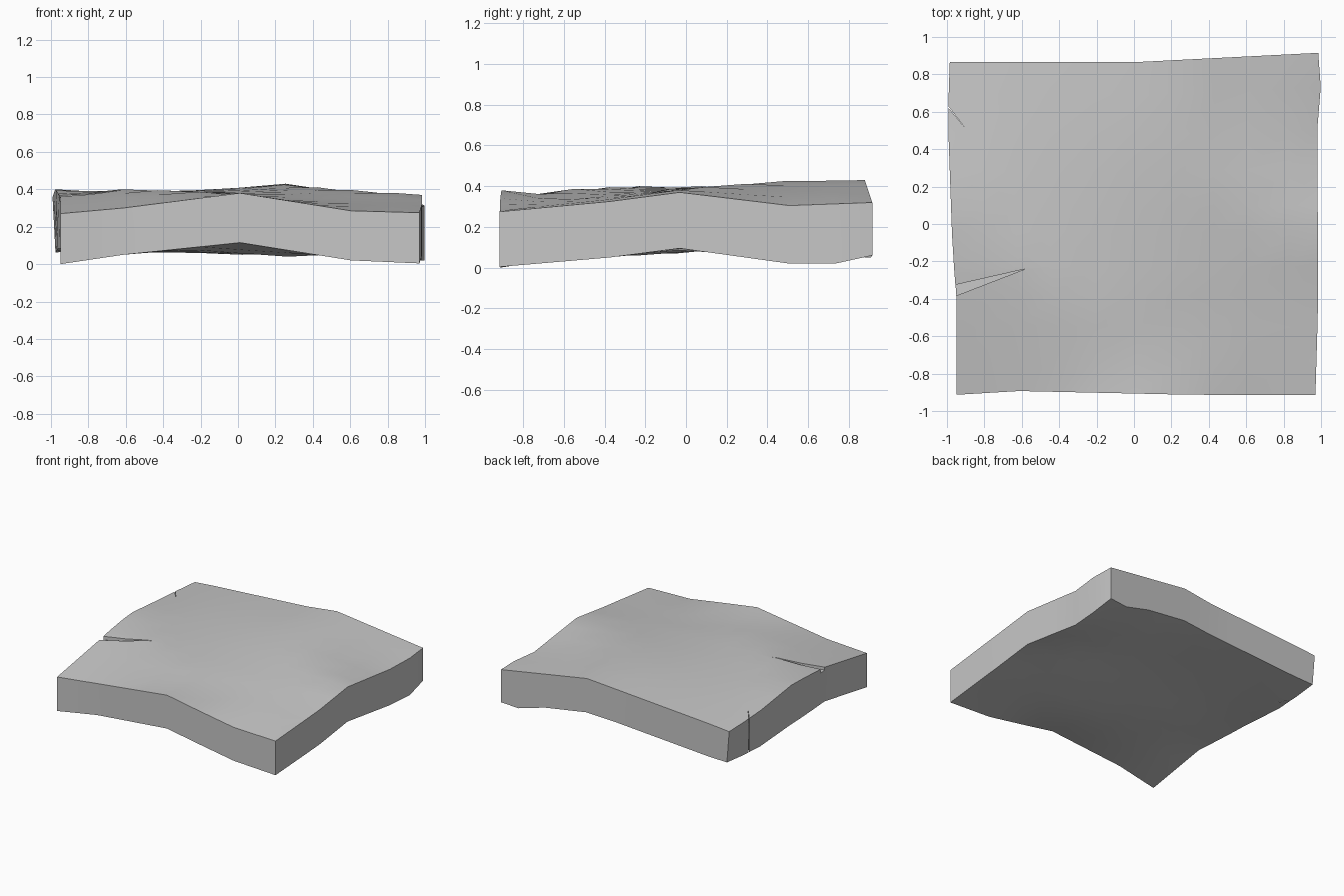
import bpy, bmesh, math

cube = bpy.data.objects.get("Cube")
if cube:
    bpy.data.objects.remove(cube)

stone = bpy.data.materials.new("stone_grey")
stone.use_nodes = True
GREY = (0.57, 0.57, 0.57, 1)
stone.diffuse_color = GREY
stone.node_tree.nodes["Principled BSDF"].inputs["Base Color"].default_value = GREY


def along(profile, t):
    """Piecewise linear height or offset at position t."""
    if t <= profile[0][0]:
        return profile[0][1]
    for (a, va), (b, vb) in zip(profile, profile[1:]):
        if t <= b:
            return va + (vb - va) * (t - a) / (b - a)
    return profile[-1][1]


# Grid stations, placed on the bends of the slab
XS = [-.97, -.8, -.63, -.45, -.22, 0, .25, .42, .6, .82, .97]
YS = [-.9, -.72, -.54, -.37, -.22, -.03, .1, .3, .5, .72, .9]
N = len(XS)

# Outline seen from above
LEFT_X = [(-.9, -.95), (-.36, -.95), (-.12, -.97), (.6, -.995), (.9, -.985)]
RIGHT_X = [(-.9, .97), (-.4, .985), (.5, .98), (.74, 1), (.9, .985)]
FRONT_Y = [(-.97, -.913), (-.63, -.893), (.3, -.913), (.97, -.915)]
BACK_Y = [(-.97, .865), (0, .865), (.97, .915)]

# Heights round the rim: front, back, -x side, +x side; then interior ridges
TOP = ([(-.97, .27), (-.63, .3), (0, .38), (.6, .285), (.97, .275)],
       [(-.97, .335), (-.8, .35), (0, .405), (.25, .43), (.97, .32)],
       [(-.9, .27), (-.37, .36), (-.1, .39), (.1, .4), (.54, .355), (.9, .335)],
       [(-.9, .275), (-.37, .325), (-.03, .37), (.5, .305), (.9, .32)],
       {(4, 2): .387, (3, 3): .395, (2, 4): .4, (6, 2): .34,
        (6, 8): .425, (6, 9): .427, (7, 7): .411, (8, 6): .396, (9, 5): .381})
BOTTOM = ([(-.97, 0), (-.63, .05), (0, .115), (.6, .02), (.97, .004)],
          [(-.97, .085), (-.8, .09), (.25, .16), (.6, .11), (.82, .05), (.97, .06)],
          [(-.9, 0), (-.37, .085), (.1, .08), (.54, .06), (.9, .085)],
          [(-.9, .004), (-.37, .05), (-.03, .095), (.5, .02), (.72, .02), (.9, .06)],
          {(6, 2): .04, (5, 3): .05, (4, 4): .06, (3, 5): .07,
           (6, 8): .14, (7, 7): .128, (8, 6): .112})


def height_field(front, back, left, right, pins):
    """Stretch a soft sheet across the rim heights."""
    z = [[.2] * N for _ in range(N)]
    for k in range(N):
        z[k][0], z[k][-1] = along(front, XS[k]), along(back, XS[k])
        z[0][k], z[-1][k] = along(left, YS[k]), along(right, YS[k])
    for _ in range(300):
        for i in range(1, N - 1):
            for j in range(1, N - 1):
                mean = (z[i-1][j] + z[i+1][j] + z[i][j-1] + z[i][j+1]) / 4
                z[i][j] = pins.get((i, j), mean)
    return z


def add_object(name, bm):
    bmesh.ops.recalc_face_normals(bm, faces=bm.faces)
    mesh = bpy.data.meshes.new(name)
    bm.to_mesh(mesh)
    bm.free()
    mesh.materials.append(stone)
    obj = bpy.data.objects.new(name, mesh)
    bpy.context.collection.objects.link(obj)
    return obj


# Warped stone slab: two sheets joined by a skirt
bm = bmesh.new()
sheets = []
for field, tuck in ((height_field(*TOP), 0), (height_field(*BOTTOM), .02)):
    sheet = []
    for i in range(N):
        col = []
        for j in range(N):
            u, v = (XS[i] + .97) / 1.94, (YS[j] + .9) / 1.8
            x = (along(LEFT_X, YS[j]) + tuck * v) * (1 - u) + along(RIGHT_X, YS[j]) * u
            y = along(FRONT_Y, XS[i]) * (1 - v) + along(BACK_Y, XS[i]) * v
            col.append(bm.verts.new((x, y, field[i][j])))
        sheet.append(col)
    for i in range(N - 1):
        for j in range(N - 1):
            bm.faces.new((sheet[i][j], sheet[i+1][j], sheet[i+1][j+1], sheet[i][j+1]))
    sheets.append(sheet)
M = N - 1
rim = ([(k, 0) for k in range(M)] + [(M, k) for k in range(M)]
       + [(k, M) for k in range(M, 0, -1)] + [(0, k) for k in range(M, 0, -1)])
top, low = sheets
for (a, b), (c, d) in zip(rim, rim[1:] + rim[:1]):
    bm.faces.new((low[a][b], low[c][d], top[c][d], top[a][b]))
slab = add_object("stone_slab", bm)


def cut_crack(name, tip, mouth, floor_z, tip_z):
    """Cut a tapering wedge from the slab's -x edge."""
    bm = bmesh.new()
    for x, y, low_z in ((*tip, tip_z), (*mouth[0], floor_z), (*mouth[1], floor_z)):
        for z in (low_z, .6):
            bm.verts.new((x, y, z))
    bmesh.ops.convex_hull(bm, input=bm.verts)
    cutter = add_object(name, bm)
    cutter.hide_render = True
    cutter.hide_set(True)
    mod = slab.modifiers.new(name, 'BOOLEAN')
    mod.operation, mod.solver, mod.object = 'DIFFERENCE', 'EXACT', cutter
    bpy.context.view_layer.objects.active = slab
    bpy.ops.object.modifier_apply(modifier=name)
    bpy.data.objects.remove(cutter)


# Cracks in the edge: an open split and a hairline
cut_crack("wide_crack", (-.58, -.24), ((-1.02, -.34), (-1.02, -.41)), .33, .38)
cut_crack("hairline_crack", (-.9, .51), ((-1.02, .665), (-1.02, .655)), -.1, -.1)

bpy.ops.object.select_all(action='DESELECT')
slab.select_set(True)
bpy.context.view_layer.objects.active = slab
bpy.ops.object.shade_smooth_by_angle(angle=math.radians(25))
